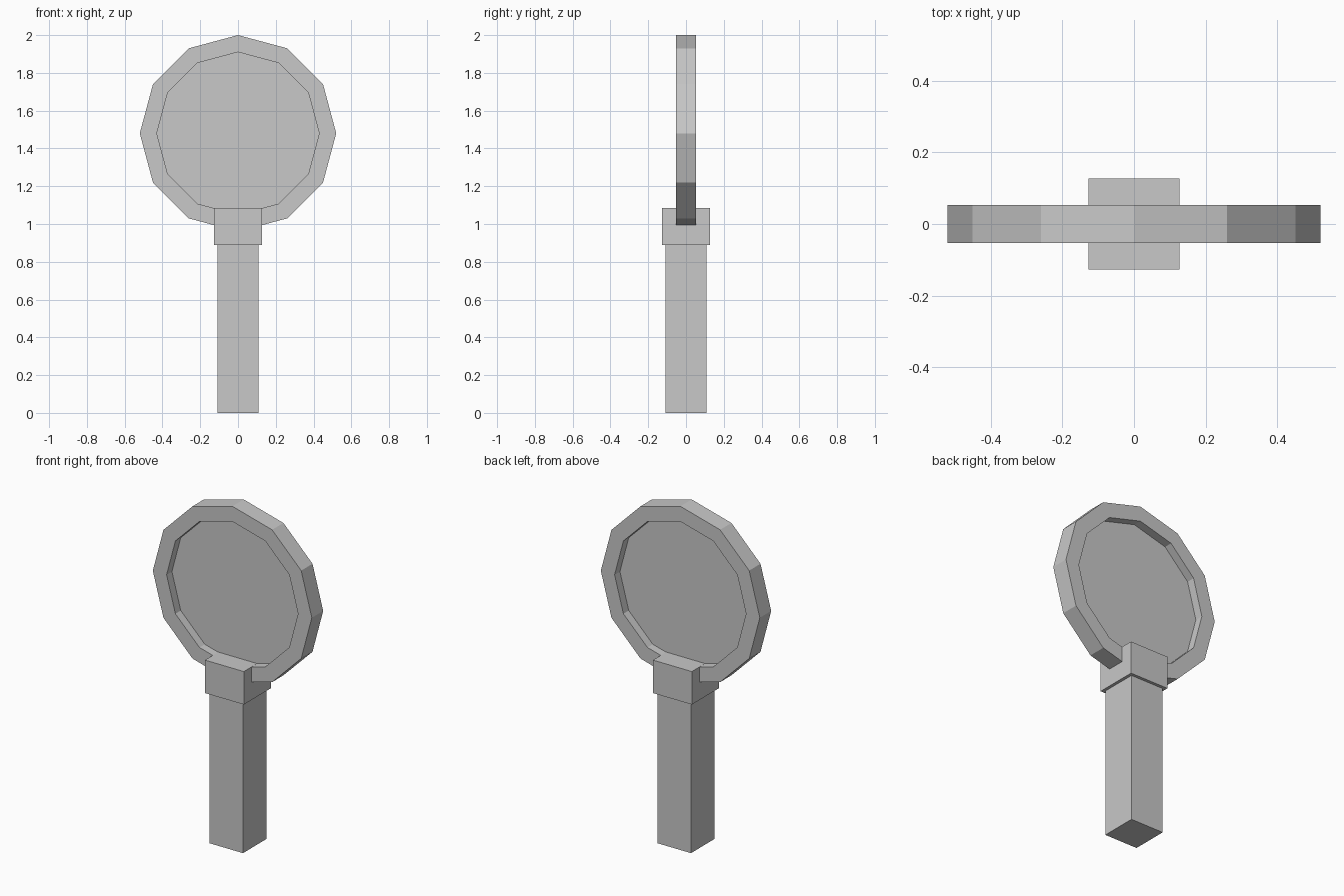
import bpy
import bmesh
from math import sin, cos, tau
from mathutils import Vector

default = bpy.data.objects.get("Cube")
if default:
    bpy.data.objects.remove(default, do_unlink=True)

grey = bpy.data.materials.new("plain_grey")
grey.use_nodes = True
colour = (0.58, 0.58, 0.58, 1)
grey.diffuse_color = colour
grey.node_tree.nodes["Principled BSDF"].inputs["Base Color"].default_value = colour

SIDES = 12
CENTRE_Z = 1.48


def finish(name, bm):
    bmesh.ops.recalc_face_normals(bm, faces=bm.faces)
    mesh = bpy.data.meshes.new(name)
    bm.to_mesh(mesh)
    bm.free()
    mesh.materials.append(grey)
    obj = bpy.data.objects.new(name, mesh)
    bpy.context.collection.objects.link(obj)
    return obj


def block(name, half_width, bottom, top):
    bm = bmesh.new()
    bmesh.ops.create_cube(bm, size=1)
    bmesh.ops.scale(bm, verts=bm.verts, vec=(2 * half_width, 2 * half_width, top - bottom))
    bmesh.ops.translate(bm, verts=bm.verts, vec=(0, 0, (bottom + top) / 2))
    return finish(name, bm)


def loop(bm, radius, y):
    """Upright polygon of vertices around the head's centre."""
    return [bm.verts.new(Vector((radius * sin(tau * i / SIDES), y,
                                 CENTRE_Z + radius * cos(tau * i / SIDES))))
            for i in range(SIDES)]


def bridge(bm, a, b):
    for i in range(SIDES):
        j = (i + 1) % SIDES
        bm.faces.new((a[i], a[j], b[j], b[i]))


# Handle and the collar that grips the frame
block("handle", 0.109, 0, 0.89)
block("collar", 0.127, 0.89, 1.085)

# Faceted frame: a rectangular section swept round the head
bm = bmesh.new()
section = [(0.52, -0.053), (0.52, 0.053), (0.43, 0.053), (0.43, -0.053)]
loops = [loop(bm, r, y) for r, y in section]
for k in range(len(loops)):
    bridge(bm, loops[k], loops[(k + 1) % len(loops)])
finish("round_frame", bm)

# Thin pane set midway in the frame
bm = bmesh.new()
front, back = loop(bm, 0.43, -0.003), loop(bm, 0.43, 0.003)
bridge(bm, front, back)
bm.faces.new(front)
bm.faces.new(back)
finish("pane", bm)
